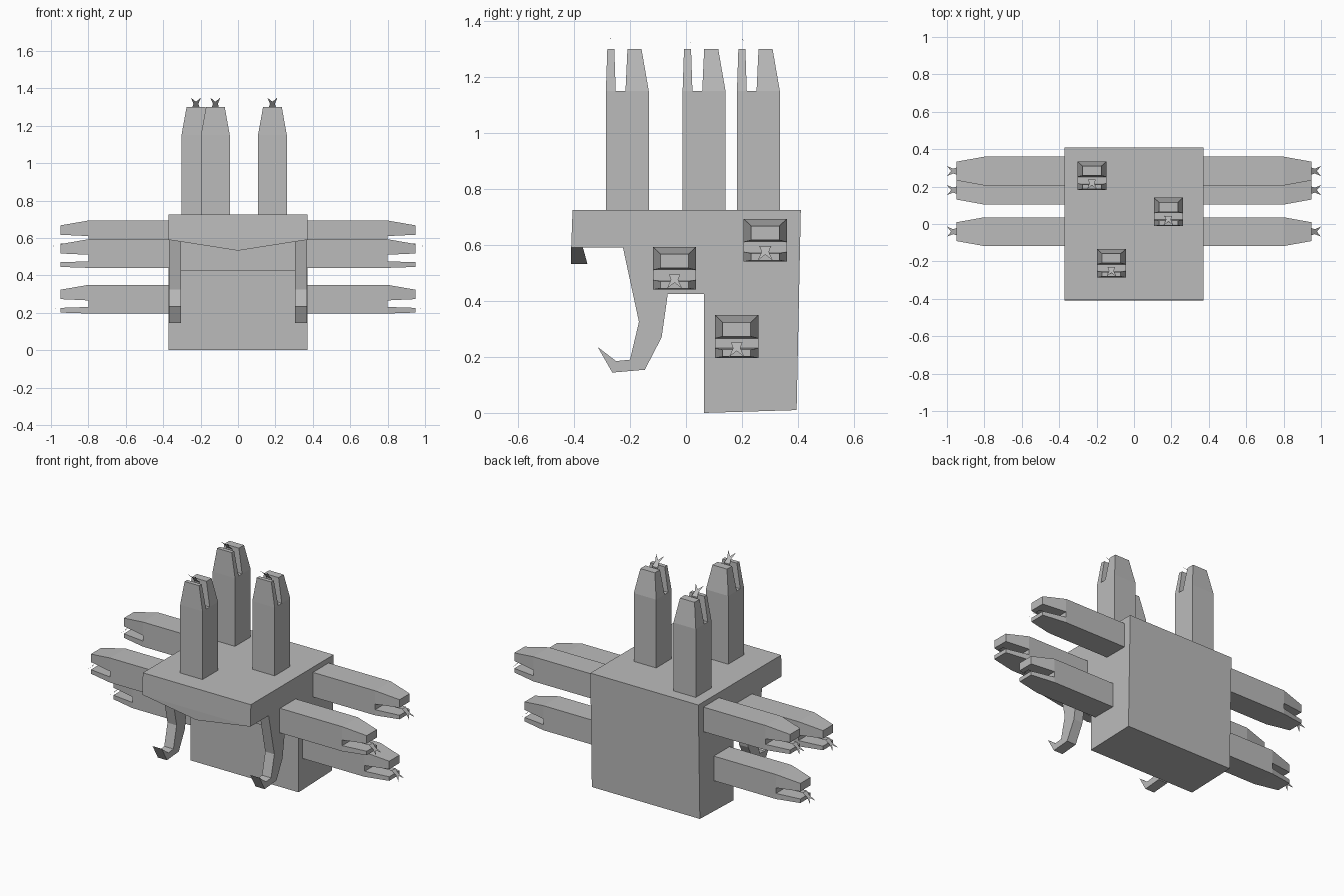
import bpy
from mathutils import Vector

if "Cube" in bpy.data.objects:
    bpy.data.objects.remove(bpy.data.objects["Cube"])

grey = bpy.data.materials.new("stone grey")
grey.diffuse_color = (0.5, 0.5, 0.5, 1)
grey.use_nodes = True
grey.node_tree.nodes["Principled BSDF"].inputs["Base Color"].default_value = grey.diffuse_color


def make(name, verts, faces):
    mesh = bpy.data.meshes.new(name)
    mesh.from_pydata(verts, [], faces)
    mesh.materials.append(grey)
    obj = bpy.data.objects.new(name, mesh)
    bpy.context.collection.objects.link(obj)
    # make every face point outward
    bpy.context.view_layer.objects.active = obj
    obj.select_set(True)
    bpy.ops.object.mode_set(mode='EDIT')
    bpy.ops.mesh.select_all(action='SELECT')
    bpy.ops.mesh.normals_make_consistent(inside=False)
    bpy.ops.object.mode_set(mode='OBJECT')
    obj.select_set(False)
    return obj


def plate(name, profile, x0, x1):
    """Extrude a (y, z) outline from x0 to x1."""
    n = len(profile)
    verts = [(x, y, z) for x in (x0, x1) for y, z in profile]
    faces = [tuple(range(n)), tuple(range(2 * n - 1, n - 1, -1))]
    faces += [(i, (i + 1) % n, n + (i + 1) % n, n + i) for i in range(n)]
    return make(name, verts, faces)


# main body with an overhanging head
body = [(0.065, 0), (0.395, 0.01), (0.41, 0.725), (-0.405, 0.725),
        (-0.41, 0.59), (-0.065, 0.59), (-0.065, 0.425), (0.065, 0.425)]
plate("body", body, -0.372, 0.372)

# pointed lip under the front of the head
make("front_lip",
     [(-0.37, -0.41, 0.59), (0.37, -0.41, 0.59), (0, -0.41, 0.532),
      (-0.37, -0.368, 0.59), (0.37, -0.368, 0.59), (0, -0.352, 0.532)],
     [(0, 1, 2), (3, 5, 4), (0, 2, 5, 3), (1, 4, 5, 2), (0, 3, 4, 1)])

# hooked arms below the head
arm = [(-0.225, 0.59), (-0.168, 0.325), (-0.2, 0.19), (-0.25, 0.185),
       (-0.315, 0.235), (-0.263, 0.144), (-0.147, 0.154),
       (-0.087, 0.27), (-0.065, 0.425), (-0.065, 0.59)]
for side, label in ((1, "right"), (-1, "left")):
    plate("arm_" + label, arm, side * 0.305, side * 0.368)


def snake(name, origin, forward, up):
    """Snake head whose base lies at origin; lower jaw along -up."""
    f, u = Vector(forward), Vector(up)
    w = f.cross(u)
    o = Vector(origin)

    def p(a, b, c):
        return o + f * a + u * b + w * c

    neck, tip = 0.43, 0.58
    levels = (0, 0.035, 0.07, 0.153)           # at the mouth corner
    tips = (0.005, 0.03, 0.077, 0.127)         # at the snout
    verts = []
    for s in (-1, 1):
        verts += [p(-0.01, 0, s * 0.077), p(-0.01, 0.153, s * 0.077)]
        verts += [p(neck, b, s * 0.077) for b in levels]
        verts += [p(tip, b, s * 0.05) for b in tips]
    outline = [0, 2, 6, 7, 3, 4, 8, 9, 5, 1]
    faces = []
    for k in (0, 10):
        faces += [tuple(k + i for i in q) for q in
                  ((0, 2, 3, 4, 5, 1), (2, 6, 7, 3), (4, 8, 9, 5))]
    for a, b in zip(outline, outline[1:] + outline[:1]):
        faces.append((a, b, b + 10, a + 10))
    make(name, verts, faces)

    # flat forked tongue drooping from the mouth
    strip = [(neck, 0.053, 0.02), (tip - 0.005, 0.055, 0.02),
             (tip + 0.017, 0.035, 0.013), (tip + 0.05, 0.004, 0.027),
             (tip + 0.028, 0.025, 0)]
    tv = [p(*q) for q in strip] + [p(a, b, -c) for a, b, c in strip[:4]]
    make(name + "_tongue", tv,
         [(0, 1, 6, 5), (1, 2, 4, 7, 6), (2, 3, 4), (4, 8, 7)])


# three mirrored snakes on each side: centre y, bottom z
for i, (y, z) in enumerate([(-0.041, 0.44), (0.283, 0.54), (0.181, 0.196)], 1):
    for side, label in ((1, "right"), (-1, "left")):
        snake(f"snake_{label}_{i}", (side * 0.37, y, z), (side, 0, 0), (0, 0, 1))

# three upright snakes on top: centre x, front y
for i, (x, y) in enumerate([(-0.225, 0.182), (0.184, -0.012), (-0.121, -0.286)], 1):
    snake(f"snake_top_{i}", (x, y, 0.72), (0, 0, 1), (0, 1, 0))
